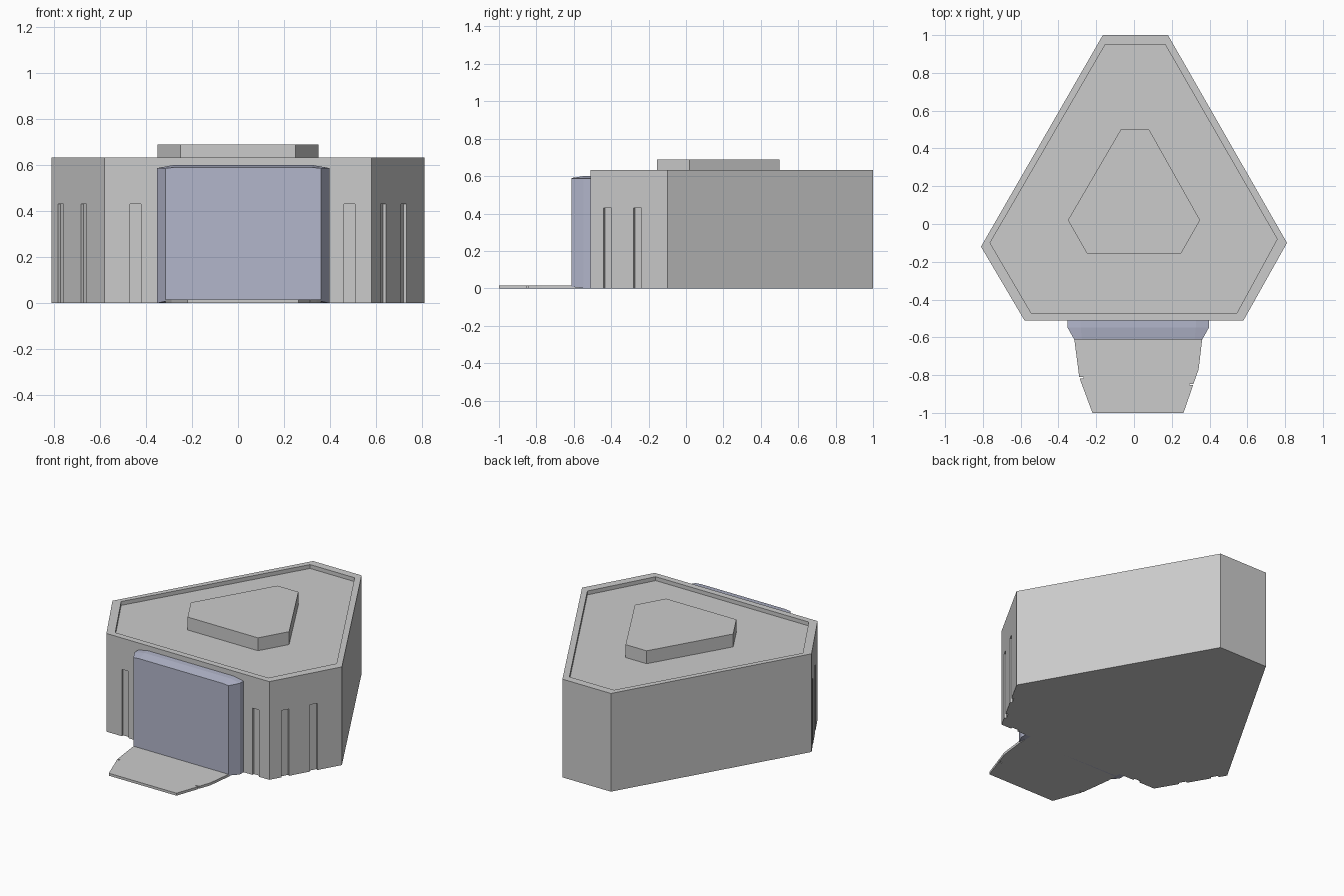
import bpy, bmesh
from mathutils import Vector

if "Cube" in bpy.data.objects:
    bpy.data.objects.remove(bpy.data.objects["Cube"])


def loft(name, rings):
    """Closed solid through matching rings of 3D points."""
    bm = bmesh.new()
    loops = [[bm.verts.new(p) for p in ring] for ring in rings]
    for a, b in zip(loops, loops[1:]):
        for i in range(len(a)):
            j = (i + 1) % len(a)
            bm.faces.new((a[i], a[j], b[j], b[i]))
    bm.faces.new(loops[0])
    bm.faces.new(loops[-1])
    bmesh.ops.recalc_face_normals(bm, faces=bm.faces)
    mesh = bpy.data.meshes.new(name)
    bm.to_mesh(mesh)
    bm.free()
    ob = bpy.data.objects.new(name, mesh)
    bpy.context.collection.objects.link(ob)
    return ob


def prism(name, outline, z0, z1):
    return loft(name, [[(x, y, z) for x, y in outline] for z in (z0, z1)])


def cut(target, cutter):
    mod = target.modifiers.new("cut", 'BOOLEAN')
    mod.operation = 'DIFFERENCE'
    mod.solver = 'EXACT'
    mod.object = cutter
    bpy.context.view_layer.objects.active = target
    bpy.ops.object.modifier_apply(modifier=mod.name)
    bpy.data.objects.remove(cutter)


# six-sided building body
outer = [(-0.165, 1), (0.18, 1), (0.81, -0.10), (0.58, -0.51), (-0.58, -0.51), (-0.81, -0.12)]
body = prism("building_body", outer, 0, 0.632)

# sunken roof inside a thin parapet
inner = [(-0.152, 0.95), (0.165, 0.95), (0.758, -0.08), (0.545, -0.47), (-0.545, -0.47), (-0.762, -0.10)]
cut(body, prism("roof_cutter", inner, 0.607, 0.8))


# shallow vertical grooves in the front walls, placed by distance along each wall
def groove(a, b, start, width=0.048, depth=0.014):
    a, b = Vector(a), Vector(b)
    d = (b - a).normalized()
    n = Vector((d.y, -d.x))
    p, q = a + d * start, a + d * (start + width)
    pts = [p - n * depth, q - n * depth, q + n * 0.05, p + n * 0.05]
    cut(body, prism("groove_cutter", pts, -0.05, 0.43))


for start in (0.08, 0.263):
    groove(outer[3], outer[2], start)
for start in (0.053, 0.25):
    groove(outer[5], outer[4], start)
for start in (0.11, 1.04):
    groove(outer[4], outer[3], start)

# raised block on the roof
block = [(-0.07, 0.50), (0.08, 0.50), (0.35, 0.02), (0.25, -0.155), (-0.25, -0.155), (-0.35, 0.02)]
prism("roof_block", block, 0.60, 0.69)


# chamfered door with clipped upper corners
def door_ring(y, x0, x1, z0, z1, clip, drop):
    return [(x0, y, z0), (x1, y, z0), (x1, y, z1 - drop), (x1 - clip, y, z1),
            (x0 + clip, y, z1), (x0, y, z1 - drop)]


door = loft("door", [
    door_ring(-0.50, -0.352, 0.397, 0.0, 0.600, 0.07, 0.013),
    door_ring(-0.548, -0.352, 0.397, 0.0, 0.600, 0.07, 0.013),
    door_ring(-0.612, -0.316, 0.361, 0.008, 0.590, 0.04, 0.004)])
paint = bpy.data.materials.new("door_blue_grey")
paint.diffuse_color = (0.45, 0.47, 0.60, 1)
paint.use_nodes = True
paint.node_tree.nodes["Principled BSDF"].inputs["Base Color"].default_value = paint.diffuse_color
door.data.materials.append(paint)

# entrance ramp with a small notch on each side
ramp = [(-0.316, -0.505), (-0.316, -0.61), (-0.29, -0.81), (-0.268, -0.81), (-0.268, -0.817),
        (-0.288, -0.817), (-0.22, -1), (0.262, -1), (0.313, -0.853), (0.293, -0.853),
        (0.293, -0.846), (0.315, -0.846), (0.342, -0.77), (0.361, -0.61), (0.361, -0.505)]
prism("entrance_ramp", ramp, 0, 0.016)
